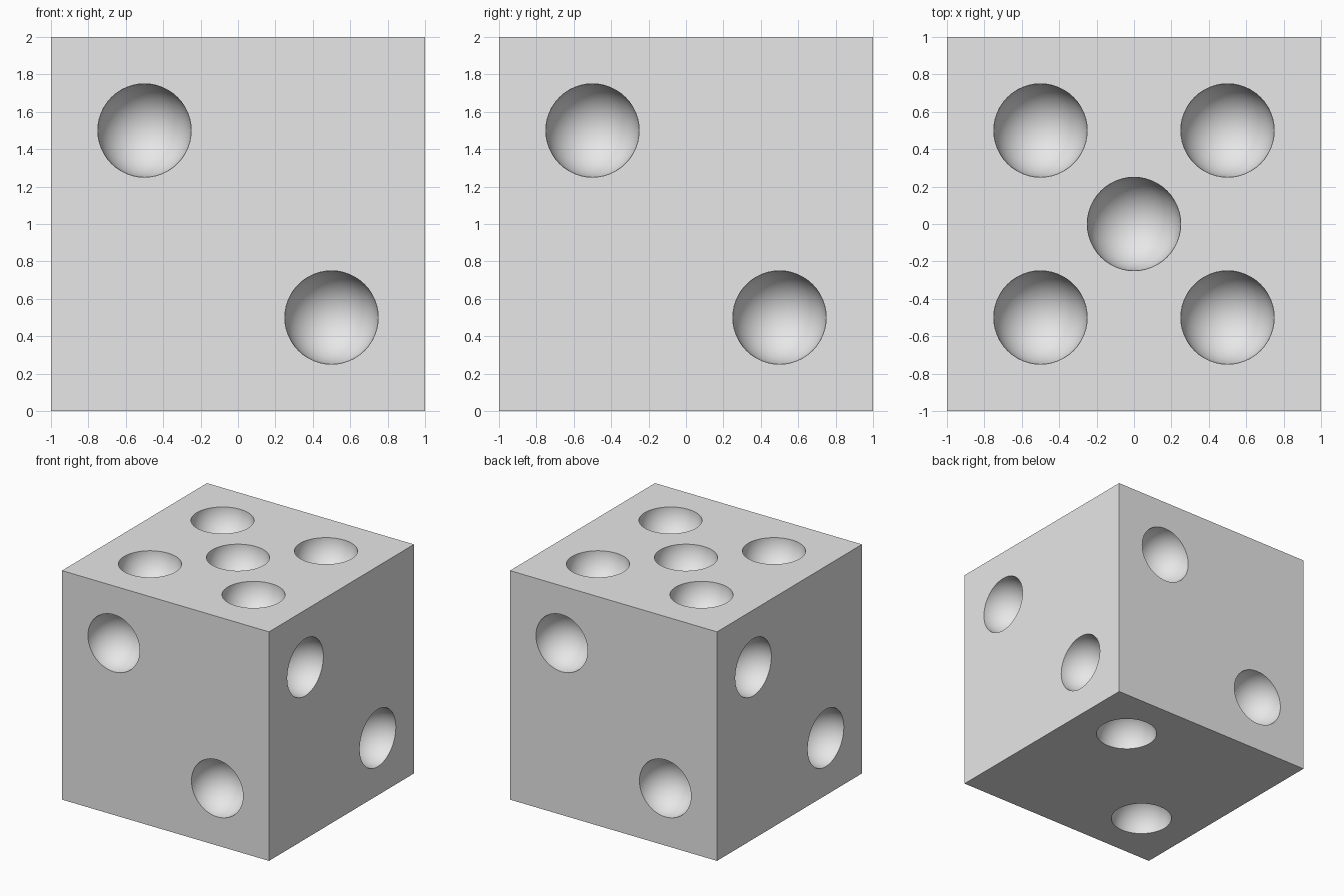
import bpy, bmesh
from math import pi
from mathutils import Matrix, Vector

default = bpy.data.objects.get("Cube")
if default:
    bpy.data.objects.remove(default, do_unlink=True)

PIP_RADIUS = 0.25
CENTRE = Vector((0, 0, 1))

grey = bpy.data.materials.new("light_grey")
grey.use_nodes = True
grey.diffuse_color = (0.8, 0.8, 0.8, 1)
grey.node_tree.nodes["Principled BSDF"].inputs["Base Color"].default_value = (0.8, 0.8, 0.8, 1)


def make_object(name, bm):
    mesh = bpy.data.meshes.new(name)
    bm.to_mesh(mesh)
    bm.free()
    mesh.materials.append(grey)
    obj = bpy.data.objects.new(name, mesh)
    bpy.context.collection.objects.link(obj)
    return obj


# Sharp-edged body
bm = bmesh.new()
bmesh.ops.create_cube(bm, size=2, matrix=Matrix.Translation(CENTRE))
body = make_object("die_body", bm)

# Pip positions: offset from the body centre, with the outward face direction
pips = []
for k in range(4):                                   # two on every side
    turn = Matrix.Rotation(k * pi / 2, 3, 'Z')
    for s in (-1, 1):
        pips.append((turn @ Vector((s / 2, -1, -s / 2)), turn @ Vector((0, -1, 0))))
for x, y in ((0, 0), (1, 1), (1, -1), (-1, 1), (-1, -1)):   # five on top
    pips.append((Vector((x / 2, y / 2, 1)), Vector((0, 0, 1))))
for s in (-1, 1):                                    # two underneath
    pips.append((Vector((s / 2, s / 2, -1)), Vector((0, 0, -1))))

# One cutter holding all the spheres, poles along the face directions
bm = bmesh.new()
for offset, normal in pips:
    place = Matrix.Translation(CENTRE + offset) @ normal.to_track_quat('Z', 'Y').to_matrix().to_4x4()
    bmesh.ops.create_uvsphere(bm, u_segments=48, v_segments=31, radius=PIP_RADIUS, matrix=place)
cutter = make_object("pip_cutter", bm)
cutter.hide_render = True

# Carve the hollows
cut = body.modifiers.new("pips", 'BOOLEAN')
cut.operation = 'DIFFERENCE'
cut.solver = 'EXACT'
cut.object = cutter
bpy.ops.object.select_all(action='DESELECT')
bpy.context.view_layer.objects.active = body
body.select_set(True)
bpy.ops.object.modifier_apply(modifier=cut.name)
bpy.data.objects.remove(cutter, do_unlink=True)

# Smooth hollows, crisp rims and body edges
bpy.ops.object.shade_smooth_by_angle(angle=pi / 6)
